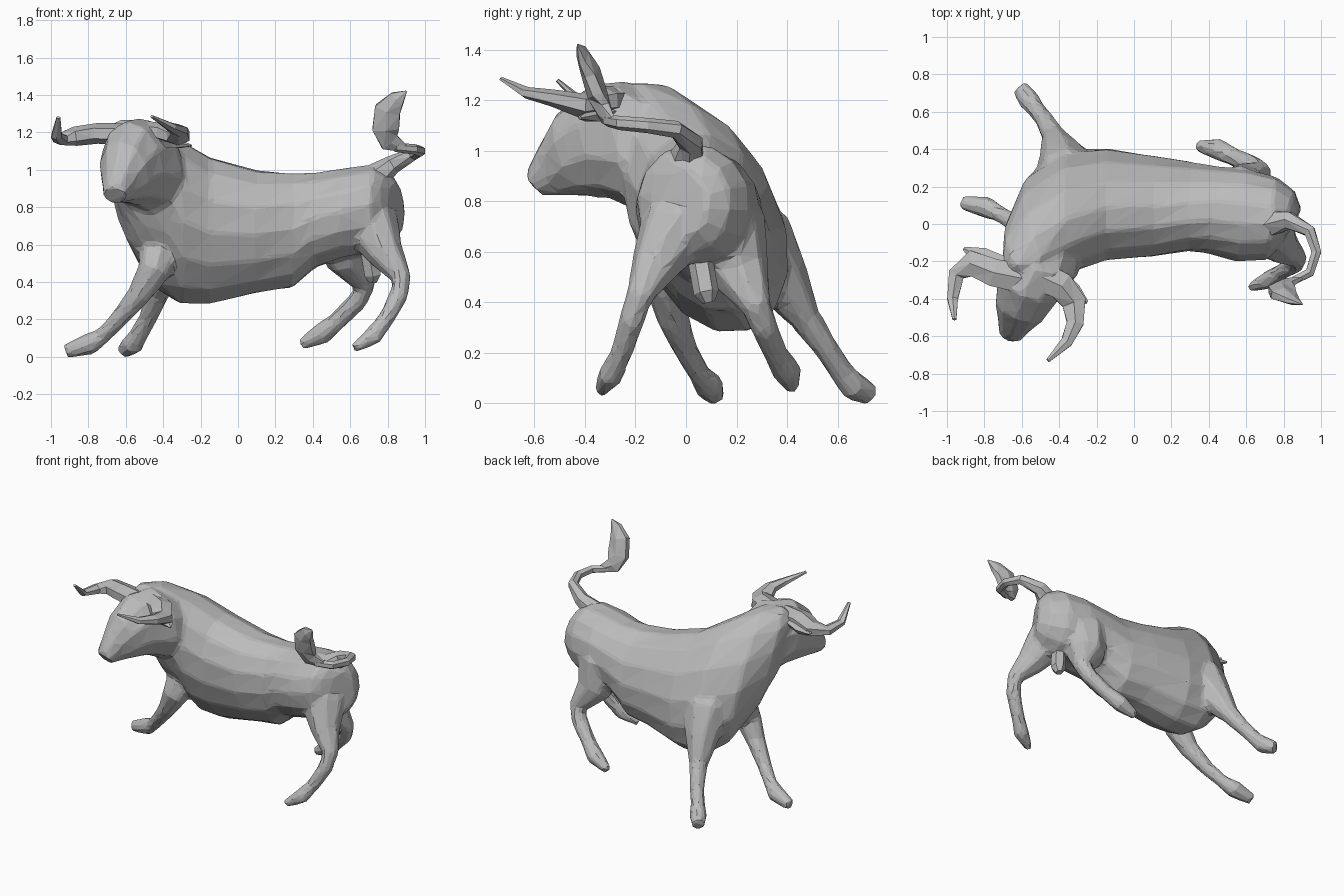
import bpy
import bmesh
from mathutils import Vector

cube = bpy.data.objects.get("Cube")
if cube:
    bpy.data.objects.remove(cube, do_unlink=True)

# One plain grey for the whole animal
grey = bpy.data.materials.new("stone grey")
grey.use_nodes = True
colour = (0.5, 0.5, 0.5, 1)
grey.diffuse_color = colour
grey.node_tree.nodes["Principled BSDF"].inputs["Base Color"].default_value = colour


def frames_from_spans(spans):
    """Rings given by a top point, a bottom point and a half width."""
    tops = [Vector(s[0]) for s in spans]
    bottoms = [Vector(s[1]) for s in spans]
    centres = [(t + b) / 2 for t, b in zip(tops, bottoms)]
    frames = []
    for i, span in enumerate(spans):
        ahead = centres[min(i + 1, len(spans) - 1)] - centres[max(i - 1, 0)]
        up = (tops[i] - bottoms[i]) / 2
        side = ahead.cross(up).normalized() * span[2]
        frames.append((centres[i], up, side))
    return frames


def frames_from_path(path, flat=1.0, reference=(0, 1, 0)):
    """Rings square to a path of x, y, z, radius points."""
    points = [Vector(p[:3]) for p in path]
    frames = []
    for i, p in enumerate(path):
        ahead = points[min(i + 1, len(path) - 1)] - points[max(i - 1, 0)]
        side = ahead.cross(Vector(reference)).normalized()
        up = side.cross(ahead).normalized()
        frames.append((points[i], up * p[3] * flat, side * p[3]))
    return frames


def loft(bm, frames, sides):
    """Skin a closed tube over the rings, using a coarse circle."""
    circle = bmesh.new()
    bmesh.ops.create_circle(circle, segments=sides, radius=1)
    shape = [v.co.copy() for v in circle.verts]
    circle.free()
    rings = [[bm.verts.new(c + side * q.x + up * q.y) for q in shape]
             for c, up, side in frames]
    for a, b in zip(rings, rings[1:]):
        for i in range(sides):
            j = (i + 1) % sides
            bm.faces.new((a[i], a[j], b[j], b[i]))
    bm.faces.new(rings[0])
    bm.faces.new(rings[-1])


def finish(name, bm):
    bmesh.ops.recalc_face_normals(bm, faces=bm.faces[:])
    mesh = bpy.data.meshes.new(name)
    bm.to_mesh(mesh)
    bm.free()
    mesh.materials.append(grey)
    obj = bpy.data.objects.new(name, mesh)
    bpy.context.collection.objects.link(obj)
    return obj


def tube(name, path, sides=6, flat=1.0, reference=(0, 1, 0)):
    bm = bmesh.new()
    loft(bm, frames_from_path(path, flat, reference), sides)
    bmesh.ops.triangulate(bm, faces=bm.faces[:])
    return finish(name, bm)


# Leaning torso, from rump to chest
torso = [
    ((.835, -.01, .93), (.86, 0, .66), .1),
    ((.8, 0, .99), (.82, .03, .6), .17),
    ((.73, 0, 1.03), (.74, .06, .55), .225),
    ((.58, 0, 1.01), (.57, .09, .53), .25),
    ((.42, .02, .985), (.42, .13, .48), .235),
    ((.3, .01, .98), (.29, .18, .37), .235),
    ((.1, -.02, .99), (.1, .21, .35), .265),
    ((-.15, -.04, 1.06), (-.15, .25, .29), .285),
    ((-.35, -.11, 1.18), (-.32, .26, .29), .295),
    ((-.5, -.18, 1.27), (-.46, .17, .38), .25),
    ((-.63, -.23, 1.27), (-.56, -.04, .6), .165),
    ((-.7, -.25, 1.2), (-.64, -.1, .8), .08),
]

# Neck and head, turned to the side
head = [
    ((-.45, 0, 1.15), (-.45, 0, .7), .2),
    ((-.53, -.24, 1.28), (-.45, -.2, .76), .2),
    ((-.6, -.38, 1.26), (-.53, -.3, .81), .18),
    ((-.63, -.51, 1.15), (-.59, -.41, .82), .14),
    ((-.65, -.6, .99), (-.64, -.5, .82), .085),
    ((-.66, -.635, .91), (-.66, -.56, .82), .065),
]

# Legs in full stride, each starting inside the body and ending in a hoof
front_near = [(-.37, .08, .74, .09), (-.4, .01, .62, .14), (-.45, -.08, .46, .09),
              (-.53, -.05, .33, .065), (-.63, 0, .21, .05), (-.72, .055, .115, .045),
              (-.79, .09, .07, .06), (-.92, .115, .03, .04)]
front_far = [(-.35, .18, .82, .1), (-.36, .26, .65, .17), (-.39, .37, .5, .12),
             (-.43, .47, .34, .065), (-.48, .56, .21, .05), (-.53, .62, .12, .05),
             (-.56, .66, .07, .06), (-.61, .73, .035, .045)]
hind_near = [(.67, .02, .84, .1), (.71, -.03, .7, .155), (.79, -.12, .55, .1),
             (.875, -.185, .42, .055), (.86, -.215, .33, .052), (.79, -.255, .2, .045),
             (.72, -.3, .11, .053), (.62, -.34, .045, .025)]
hind_far = [(.54, .12, .85, .1), (.57, .15, .71, .17), (.59, .21, .52, .125),
            (.68, .28, .38, .06), (.64, .31, .3, .055), (.53, .36, .19, .05),
            (.45, .4, .125, .06), (.335, .42, .065, .03)]

# Body blended from the lofts, then broken into coarse facets
bm = bmesh.new()
loft(bm, frames_from_spans(torso), 14)
loft(bm, frames_from_spans(head), 10)
for leg in (front_near, front_far, hind_near, hind_far):
    loft(bm, frames_from_path(leg), 8)
body = finish("body", bm)
blend = body.modifiers.new("blend", "REMESH")
blend.mode = "VOXEL"
blend.voxel_size = 0.016
soften = body.modifiers.new("soften", "SMOOTH")
soften.iterations = 5
facets = body.modifiers.new("facets", "DECIMATE")
facets.ratio = 0.05

# Horns sweeping out, then forward and up
tube("right_horn", [(-.6, -.29, 1.19, .09), (-.75, -.26, 1.195, .085),
                    (-.87, -.21, 1.18, .08), (-.95, -.27, 1.165, .05),
                    (-.97, -.4, 1.18, .033), (-.96, -.51, 1.28, .012)],
     flat=.65, reference=(0, 0, 1))
tube("left_horn", [(-.5, -.28, 1.2, .09), (-.39, -.33, 1.2, .085),
                   (-.32, -.42, 1.18, .075), (-.315, -.53, 1.21, .052),
                   (-.36, -.63, 1.23, .036), (-.46, -.73, 1.285, .012)],
     flat=.65, reference=(0, 0, 1))

# Ears behind the horns
tube("right_ear", [(-.7, -.24, 1.18, .07), (-.82, -.18, 1.17, .06),
                   (-.91, -.13, 1.18, .01)], 5, .5, (0, 0, 1))
tube("left_ear", [(-.42, -.3, 1.15, .07), (-.33, -.37, 1.14, .06),
                  (-.25, -.42, 1.13, .01)], 5, .5, (0, 0, 1))

# Whipping tail with a broad flat tuft
tube("tail", [(.72, 0, .95, .08), (.83, .02, 1.03, .05), (.94, -.04, 1.085, .035),
              (.975, -.15, 1.1, .03), (.94, -.26, 1.11, .028),
              (.84, -.31, 1.12, .024)], 6, 1, (0, 0, 1))
tube("tail_tuft", [(.89, -.29, 1.115, .025), (.81, -.32, 1.15, .06),
                   (.79, -.35, 1.22, .082), (.8, -.38, 1.32, .08),
                   (.85, -.41, 1.38, .05), (.9, -.43, 1.42, .005)], 6, .5)

# Hanging part between the hind legs
tube("groin_sac", [(.66, .06, .62, .04), (.7, .06, .55, .05),
                   (.72, .08, .44, .05), (.72, .09, .4, .025)], 6)
